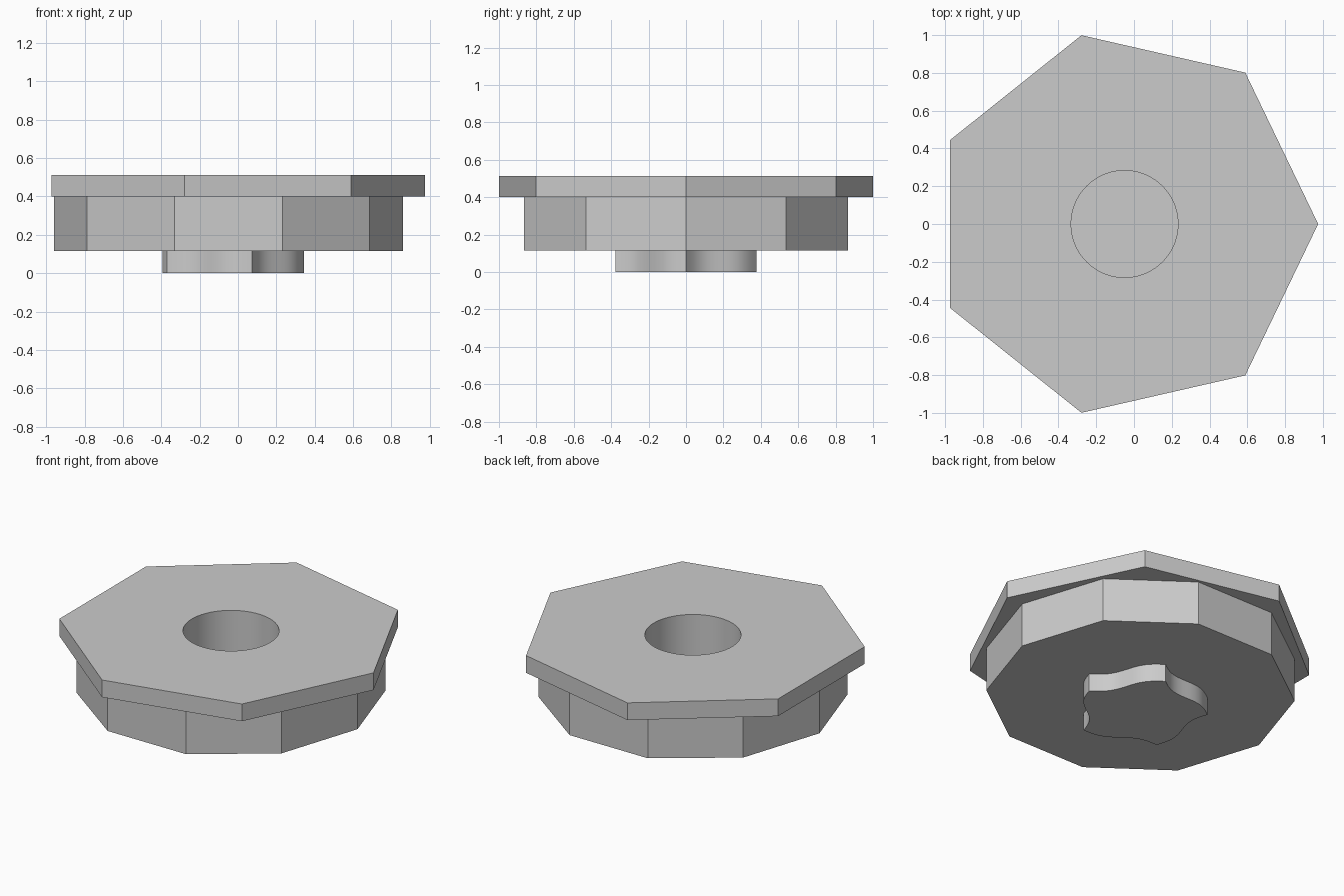
import bpy
import bmesh
from math import cos, sin, pi, tau, radians
from mathutils import Vector

cube = bpy.data.objects.get("Cube")
if cube:
    bpy.data.objects.remove(cube, do_unlink=True)

AXIS_X = -0.05

# One plain grey
grey = bpy.data.materials.new("plain_grey")
grey.use_nodes = True
colour = (0.6, 0.6, 0.6, 1)
grey.diffuse_color = colour
grey.node_tree.nodes["Principled BSDF"].inputs["Base Color"].default_value = colour


def polygon(sides, radius):
    return [Vector((radius * cos(tau * i / sides), radius * sin(tau * i / sides)))
            for i in range(sides)]


def wavy_polygon(sides, radius, wave, steps):
    """Polygon whose sides each dip inward, then swell outward."""
    corners = polygon(sides, radius)
    points = []
    for i, a in enumerate(corners):
        b = corners[(i + 1) % sides]
        outward = (a + b).normalized()
        for s in range(steps):
            t = s / steps
            points.append(a.lerp(b, t) - outward * wave * sin(tau * t))
    return points


def prism(name, loops, bottom, top):
    """Extrude an outline, with any further loops as holes."""
    bm = bmesh.new()
    for loop in loops:
        verts = [bm.verts.new((p.x + AXIS_X, p.y, bottom)) for p in loop]
        for i, v in enumerate(verts):
            bm.edges.new((v, verts[(i + 1) % len(verts)]))
    bmesh.ops.triangle_fill(bm, edges=bm.edges[:], use_beauty=True, normal=(0, 0, 1))
    raised = bmesh.ops.extrude_face_region(bm, geom=bm.faces[:], use_keep_orig=True)
    moved = [g for g in raised["geom"] if isinstance(g, bmesh.types.BMVert)]
    bmesh.ops.translate(bm, verts=moved, vec=(0, 0, top - bottom))
    bmesh.ops.recalc_face_normals(bm, faces=bm.faces[:])
    mesh = bpy.data.meshes.new(name)
    bm.to_mesh(mesh)
    bm.free()
    mesh.materials.append(grey)
    obj = bpy.data.objects.new(name, mesh)
    bpy.context.collection.objects.link(obj)
    bpy.ops.object.select_all(action='DESELECT')
    obj.select_set(True)
    bpy.context.view_layer.objects.active = obj
    bpy.ops.object.shade_smooth_by_angle(angle=radians(25))
    return obj


# Foot, body and flange, with a round bore down to the foot
bore = polygon(72, 0.283)
prism("wavy_foot", [wavy_polygon(5, 0.395, 0.025, 24)], 0, 0.115)
prism("ten_sided_body", [polygon(10, 0.91), bore], 0.115, 0.4)
prism("seven_sided_flange", [polygon(7, 1.025), bore], 0.4, 0.512)
